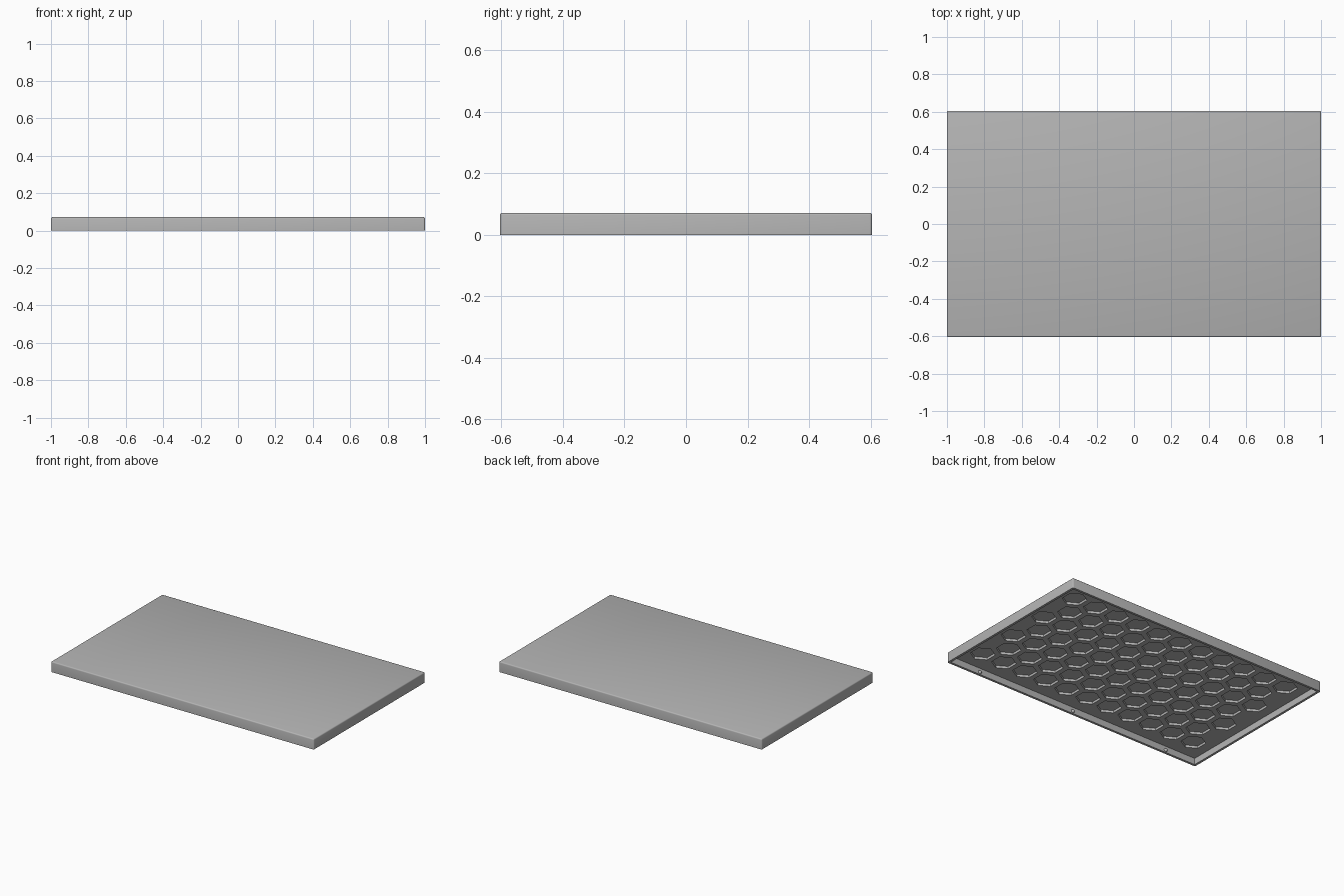
import bpy, bmesh, math
from mathutils import Matrix, Vector

old = bpy.data.objects.get("Cube")
if old:
    bpy.data.objects.remove(old, do_unlink=True)

L, W, H = 2.0, 1.21, 0.072      # outer size
WALL, FLOOR, POCKET = 0.016, 0.044, 0.06
PITCH, FLAT = 0.17, 0.135       # honeycomb spacing and cell width

grey = bpy.data.materials.new("plain_grey")
grey.use_nodes = True
colour = (0.46, 0.46, 0.46, 1)
grey.diffuse_color = colour
grey.node_tree.nodes["Principled BSDF"].inputs["Base Color"].default_value = colour


def finish(bm, name):
    mesh = bpy.data.meshes.new(name)
    bmesh.ops.recalc_face_normals(bm, faces=bm.faces)
    bm.to_mesh(mesh)
    bm.free()
    mesh.materials.append(grey)
    obj = bpy.data.objects.new(name, mesh)
    bpy.context.collection.objects.link(obj)
    return obj


def add_box(bm, sx, sy, z0, z1):
    m = Matrix.Translation((0, 0, (z0 + z1) / 2)) @ Matrix.Diagonal((sx, sy, z1 - z0, 1))
    bmesh.ops.create_cube(bm, size=1, matrix=m)


def cut(target, cutter):
    mod = target.modifiers.new("cut", "BOOLEAN")
    mod.operation = "DIFFERENCE"
    mod.solver = "EXACT"
    mod.object = cutter
    bpy.context.view_layer.objects.active = target
    bpy.ops.object.modifier_apply(modifier=mod.name)
    bpy.data.objects.remove(cutter, do_unlink=True)


# Slab with rounded top and corner edges
bm = bmesh.new()
add_box(bm, L, W, 0, H)
edges = [e for e in bm.edges if max(v.co.z for v in e.verts) > 0.01]
bmesh.ops.bevel(bm, geom=edges, offset=0.008, segments=3, profile=0.5, affect="EDGES")
panel = finish(bm, "tray_panel")

# Open underside
bm = bmesh.new()
add_box(bm, L - 2 * WALL, W - 2 * WALL, -0.05, FLOOR)
cut(panel, finish(bm, "cavity_cutter"))

# Honeycomb pockets in the underside: seven staggered rows
bm = bmesh.new()
radius = FLAT / math.sqrt(3)
for row in range(-3, 4):
    count = 11 if row % 2 else 10
    for i in range(count):
        x = (i - (count - 1) / 2) * PITCH
        y = row * PITCH * math.sqrt(3) / 2
        z0 = FLOOR - 0.02
        ring = []
        for k in range(6):
            a = math.radians(30 + 60 * k)
            ring.append(bm.verts.new((x + radius * math.cos(a), y + radius * math.sin(a), z0)))
        face = bm.faces.new(ring)
        ext = bmesh.ops.extrude_face_region(bm, geom=[face])
        top = [g for g in ext["geom"] if isinstance(g, bmesh.types.BMVert)]
        bmesh.ops.translate(bm, verts=top, vec=Vector((0, 0, POCKET - z0)))
cut(panel, finish(bm, "honeycomb_cutter"))

# Small snap bumps along the long inner walls
bm = bmesh.new()
for side in (-1, 1):
    for x in (-0.75, 0, 0.75):
        m = Matrix.Translation((x, side * (W / 2 - WALL), 0.016))
        bmesh.ops.create_uvsphere(bm, u_segments=12, v_segments=8, radius=0.012, matrix=m)
bumps = finish(bm, "snap_bumps")

# Smooth rounded edges, sharp elsewhere
for obj in (panel, bumps):
    bpy.ops.object.select_all(action="DESELECT")
    obj.select_set(True)
    bpy.context.view_layer.objects.active = obj
    bpy.ops.object.shade_smooth_by_angle(angle=math.radians(35))
